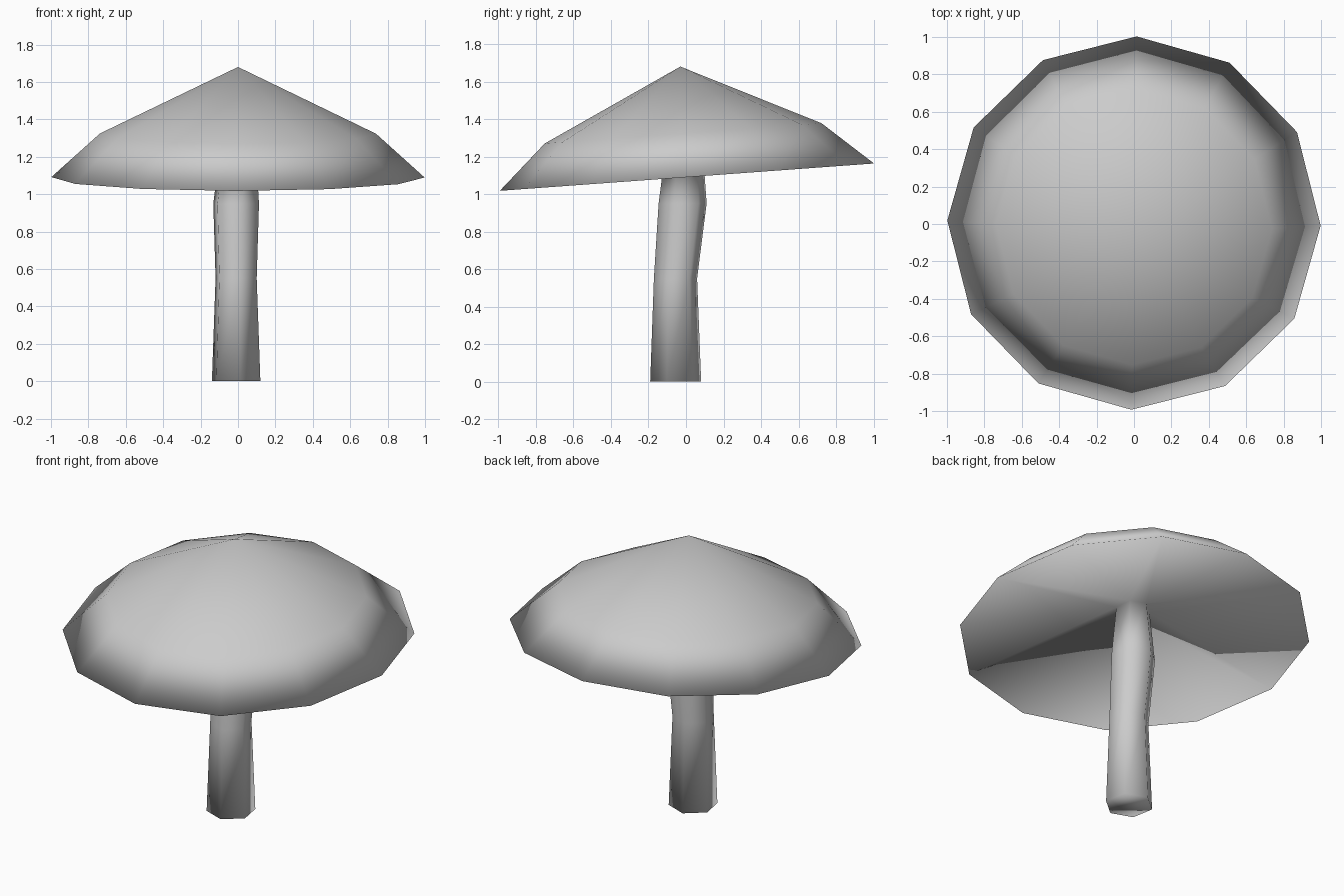
import bpy
import bmesh
from math import cos, sin, radians

cube = bpy.data.objects.get("Cube")
if cube:
    bpy.data.objects.remove(cube, do_unlink=True)

grey = bpy.data.materials.new("plain_grey")
grey.use_nodes = True
colour = (0.6, 0.6, 0.6, 1.0)
grey.diffuse_color = colour
grey.node_tree.nodes["Principled BSDF"].inputs["Base Color"].default_value = colour

TILT = 0.073  # the cap rises towards the back
bm = bmesh.new()


def ring(sides, start, radius, x, y, z, tilt=0.0):
    """Regular polygon of vertices, optionally leaning along y."""
    verts = []
    for i in range(sides):
        a = radians(start + 360 * i / sides)
        px, py = x + radius * cos(a), y + radius * sin(a)
        verts.append(bm.verts.new((px, py, z + tilt * py)))
    return verts


def skin(lower, upper):
    """Quads between two rings of equal size."""
    n = len(lower)
    for i in range(n):
        j = (i + 1) % n
        bm.faces.new((lower[i], lower[j], upper[j], upper[i]))


# Stem: a gently bent six-sided tube (radius, x, y, z, tilt)
stem_shape = [
    (0.138, -0.01, -0.055, 0.0, 0.0),
    (0.117, -0.01, -0.056, 0.55, 0.0),
    (0.130, -0.01, -0.018, 0.95, 0.0),
    (0.100, 0.0, -0.01, 1.25, TILT),
]
stem = [ring(6, 40, *s) for s in stem_shape]
bm.faces.new(reversed(stem[0]))
for low, high in zip(stem, stem[1:]):
    skin(low, high)

# Cap: twelve-sided rim, shoulder and pointed crown
rim = ring(12, -0.8, 0.998, 0.0, 0.005, 1.09, TILT)
shoulder = ring(12, -0.8, 0.738, 0.0, -0.015, 1.325, TILT)
crown = bm.verts.new((0.0, -0.03, 1.68))
skin(rim, shoulder)
for i in range(12):
    bm.faces.new((shoulder[i], shoulder[(i + 1) % 12], crown))

# Hollow underside, joining the rim to the top of the stem
top = stem[-1]
for k in range(6):
    a, b, c = rim[2 * k], rim[2 * k + 1], rim[(2 * k + 2) % 12]
    bm.faces.new((top[k], b, a))
    bm.faces.new((top[k], c, b))
    bm.faces.new((top[k], top[(k + 1) % 6], c))

bmesh.ops.recalc_face_normals(bm, faces=bm.faces[:])
for face in bm.faces:
    face.smooth = True

mesh = bpy.data.meshes.new("mushroom")
bm.to_mesh(mesh)
bm.free()
mesh.materials.append(grey)
mushroom = bpy.data.objects.new("mushroom", mesh)
bpy.context.collection.objects.link(mushroom)
